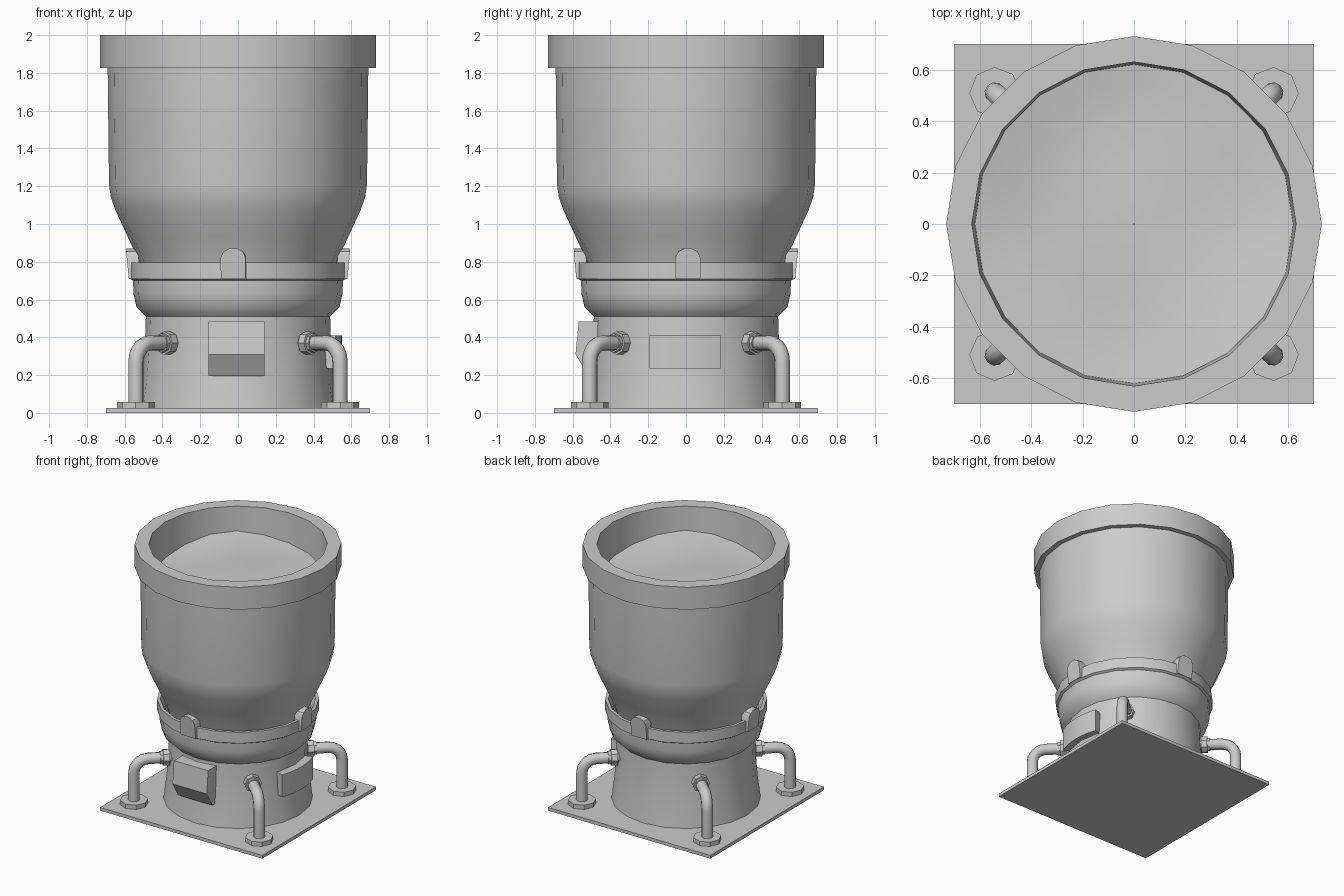
import bpy, bmesh, math
from mathutils import Vector, Matrix

if "Cube" in bpy.data.objects:
    bpy.data.objects.remove(bpy.data.objects["Cube"])

SIDES = 20


def finish(name, verts, faces, angle=35):
    bm = bmesh.new()
    vs = [bm.verts.new(v) for v in verts]
    for f in faces:
        bm.faces.new([vs[i] for i in f])
    bmesh.ops.recalc_face_normals(bm, faces=bm.faces)
    me = bpy.data.meshes.new(name)
    bm.to_mesh(me)
    bm.free()
    ob = bpy.data.objects.new(name, me)
    bpy.context.collection.objects.link(ob)
    bpy.ops.object.select_all(action='DESELECT')
    ob.select_set(True)
    bpy.context.view_layer.objects.active = ob
    bpy.ops.object.shade_smooth_by_angle(angle=math.radians(angle))
    return ob


def loft(name, rings, caps=True, angle=35):
    """Join equal rings of points with quads, optionally capping both ends."""
    n, m = len(rings[0]), len(rings)
    verts = [p for r in rings for p in r]
    faces = [(i * n + j, i * n + (j + 1) % n, (i + 1) * n + (j + 1) % n, (i + 1) * n + j)
             for i in range(m - 1) for j in range(n)]
    if caps:
        faces += [tuple(range(n))[::-1], tuple(range((m - 1) * n, m * n))]
    return finish(name, verts, faces, angle)


def circle(r, z, n=SIDES):
    return [Vector((r * math.cos(2 * math.pi * k / n), r * math.sin(2 * math.pi * k / n), z))
            for k in range(n)]


def lathe(name, profile):
    return loft(name, [circle(r, z) for r, z in profile], caps=False)


# Ground plate
loft("base_plate", [[Vector((x, y, z)) for x, y in ((-.7, -.7), (.7, -.7), (.7, .7), (-.7, .7))]
                    for z in (0, .025)])

# Flared pedestal with its cupped collar
lathe("pedestal", [(.528, .02), (.505, .2), (.492, .38), (.488, .51), (.538, .56), (.553, .63),
                   (.556, .70), (.573, .71), (.573, .795), (.55, .795), (.515, .73)])

# Open vessel with a heavy rim
lathe("vessel", [(.50, .72), (.523, .80), (.585, .935), (.65, 1.075), (.673, 1.14), (.683, 1.21),
                 (.69, 1.825), (.73, 1.825), (.73, 2.0), (.63, 2.0), (.613, 1.62)])


# Uneven contents inside the vessel
def fill_height(x, y):
    r, a = math.hypot(x, y) / .62, math.atan2(y, x)
    return (1.76 + .045 * r * r * math.cos(2 * (a - math.radians(122)))
            + .012 * math.sin(7 * x + 2) * math.cos(6 * y))


fill_rings = []
for i in range(1, 9):
    fill_rings.append([Vector((p.x, p.y, fill_height(p.x, p.y))) for p in circle(.62 * i / 8, 0)])
loft("contents", fill_rings[::-1], caps=False)
loft("contents_centre", [[Vector((p.x * .02, p.y * .02, fill_height(0, 0))) for p in fill_rings[0]],
                         fill_rings[0]], caps=False)

# Four round-topped clips around the collar
for i, deg in enumerate((-92.5, 1, 90, 180)):
    outline = [(-.066, .71), (.066, .71), (.066, .825), (.05, .855), (.02, .87),
               (-.02, .87), (-.05, .855), (-.066, .825)]
    rot = Matrix.Rotation(math.radians(deg), 3, 'Z')
    rings = [[rot @ Vector((r + (z - .71) * .1, w, z)) for w, z in outline] for r in (.515, .578)]
    loft(f"clip_{i + 1}", rings)

# Front control box with a slanted underside
side = [(-.46, .485), (-.568, .485), (-.585, .31), (-.515, .195), (-.46, .195)]
loft("front_box", [[Vector((x, y, z)) for y, z in side] for x in (-.155, .14)], angle=20)

# Curved cover plate on the right side
arc = [math.radians(a) for a in (-20.5, -13, -6, 0, 6, 13, 19.5)]
plan = [(r * math.cos(a), r * math.sin(a)) for r, seq in ((.55, arc), (.46, arc[::-1])) for a in seq]
loft("side_cover", [[Vector((x, y, z)) for x, y in plan] for z in (.235, .41)])

# Four elbow pipes with floor flanges and wall nuts
for i, (sx, sy) in enumerate(((1, 1), (-1, 1), (-1, -1), (1, -1))):
    foot = Vector((sx * .54, sy * .51, 0))
    inward = -foot.normalized()
    up = Vector((0, 0, 1))
    across = inward.cross(up)
    bend = .1
    path = [(0, .03, 0)]
    for k in range(6):
        t = math.radians(18 * k)
        path.append((bend * (1 - math.cos(t)), .27 + bend * math.sin(t), t))
    path.append((.29, .37, math.pi / 2))

    def ring(d, z, t, r, n):
        c = foot + inward * d + up * z
        normal = -inward * math.cos(t) + up * math.sin(t)
        return [c + r * (math.cos(2 * math.pi * k / n) * normal
                         + math.sin(2 * math.pi * k / n) * across) for k in range(n)]

    loft(f"pipe_{i + 1}", [ring(d, z, t, .041, 10) for d, z, t in path], angle=50)
    loft(f"pipe_flange_{i + 1}", [ring(0, z, 0, .1, 8) for z in (.02, .058)])
    loft(f"pipe_nut_{i + 1}", [ring(d, .37, math.pi / 2, .062, 8) for d in (.205, .25)])
    loft(f"pipe_collar_{i + 1}", [ring(d, .37, math.pi / 2, .05, 8) for d in (.185, .27)])
